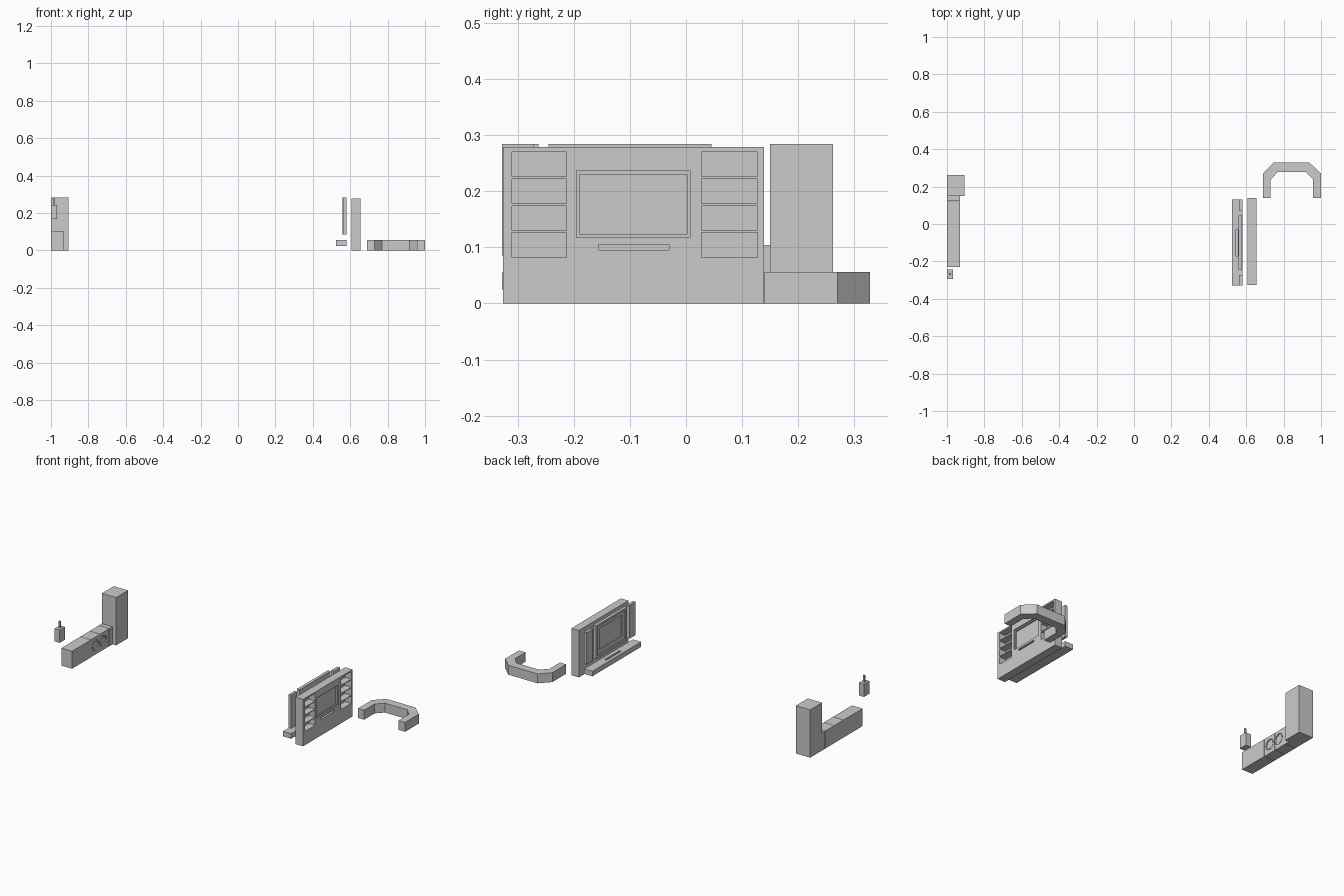
import bpy, bmesh, math
from mathutils import Matrix

if "Cube" in bpy.data.objects:
    bpy.data.objects.remove(bpy.data.objects["Cube"])


def from_bmesh(name, bm):
    bmesh.ops.recalc_face_normals(bm, faces=bm.faces)
    me = bpy.data.meshes.new(name)
    bm.to_mesh(me)
    bm.free()
    ob = bpy.data.objects.new(name, me)
    bpy.context.collection.objects.link(ob)
    return ob


def box(name, x, y, z):
    bm = bmesh.new()
    bmesh.ops.create_cube(bm, size=1)
    for v in bm.verts:
        for i, r in enumerate((x, y, z)):
            v.co[i] = r[0] if v.co[i] < 0 else r[1]
    return from_bmesh(name, bm)


def disc(name, x0, x1, y, z, r, sides):
    bm = bmesh.new()
    m = Matrix.Translation(((x0 + x1) / 2, y, z)) @ Matrix.Rotation(math.pi / 2, 4, 'Y')
    bmesh.ops.create_cone(bm, cap_ends=True, segments=sides, radius1=r, radius2=r,
                          depth=x1 - x0, matrix=m)
    return from_bmesh(name, bm)


def cut(ob, cutter):
    cutter.hide_render = True
    mod = ob.modifiers.new("recess", 'BOOLEAN')
    mod.operation = 'DIFFERENCE'
    mod.solver = 'EXACT'
    mod.object = cutter
    bpy.context.view_layer.objects.active = ob
    bpy.ops.object.modifier_apply(modifier=mod.name)
    bpy.data.objects.remove(cutter)


# Kitchen run: tall cupboard and low units
box("tall_cupboard", (-1, -0.906), (0.15, 0.262), (0, 0.284))
box("counter_end", (-1, -0.93), (-0.23, -0.052), (0, 0.104))
box("counter_filler", (-1, -0.93), (0.122, 0.15), (0, 0.104))

# Two appliances with round front doors
for i, (y0, y1, yc) in enumerate(((-0.05, 0.034, -0.008), (0.036, 0.12, 0.065))):
    unit = box(f"appliance_{i + 1}", (-1, -0.931), (y0, y1), (0, 0.104))
    cut(unit, disc("door_cutter", -0.938, -0.925, yc, 0.054, 0.032, 8))
    disc(f"appliance_door_{i + 1}", -0.939, -0.931, yc, 0.054, 0.025, 8).location.x = -0.003

# Hanging lamp with thin rod
box("lamp_box", (-1, -0.967), (-0.293, -0.243), (0.168, 0.244))
box("lamp_rod", (-0.989, -0.978), (-0.273, -0.263), (0.244, 0.284))

# Shelf wall with niches, display recess and slot on its +x face
wall = box("shelf_wall", (0.607, 0.656), (-0.326, 0.139), (0, 0.279))
for y0, y1 in ((-0.31, -0.213), (0.028, 0.127)):
    for i in range(4):
        z = 0.082 + 0.048 * i
        cut(wall, box("niche_cutter", (0.615, 0.7), (y0, y1), (z, z + 0.044)))
cut(wall, box("frame_cutter", (0.648, 0.7), (-0.195, 0.007), (0.117, 0.237)))
cut(wall, box("screen_cutter", (0.641, 0.7), (-0.19, 0.002), (0.124, 0.23)))
cut(wall, box("slot_cutter", (0.63, 0.7), (-0.156, -0.03), (0.095, 0.105)))

# Television on the other side, screen facing -x
tv = box("television", (0.559, 0.577), (-0.245, 0.045), (0.085, 0.284))
cut(tv, box("bezel_cutter", (0.5, 0.565), (-0.232, 0.032), (0.1, 0.272)))
cut(tv, box("screen_cutter", (0.5, 0.57), (-0.205, 0.005), (0.125, 0.25)))

# Upright panels beside the television
box("side_panel_left", (0.562, 0.579), (0.072, 0.13), (0.085, 0.274))
box("side_panel_right", (0.562, 0.579), (-0.328, -0.272), (0.085, 0.284))

# Floating media shelf with slot
shelf = box("media_shelf", (0.525, 0.579), (-0.328, 0.13), (0.025, 0.055))
cut(shelf, box("shelf_slot_cutter", (0.545, 0.556), (-0.17, -0.03), (0.045, 0.07)))

# U-shaped bench
outline = [(0.69, 0.14), (0.69, 0.27), (0.746, 0.328), (0.938, 0.328), (1, 0.27), (1, 0.14),
           (0.957, 0.14), (0.957, 0.238), (0.918, 0.279), (0.77, 0.279), (0.731, 0.238), (0.731, 0.14)]
bm = bmesh.new()
face = bm.faces.new([bm.verts.new((x, y, 0)) for x, y in outline])
top = bmesh.ops.extrude_face_region(bm, geom=[face])
for v in top["geom"]:
    if isinstance(v, bmesh.types.BMVert):
        v.co.z = 0.056
from_bmesh("curved_bench", bm)
